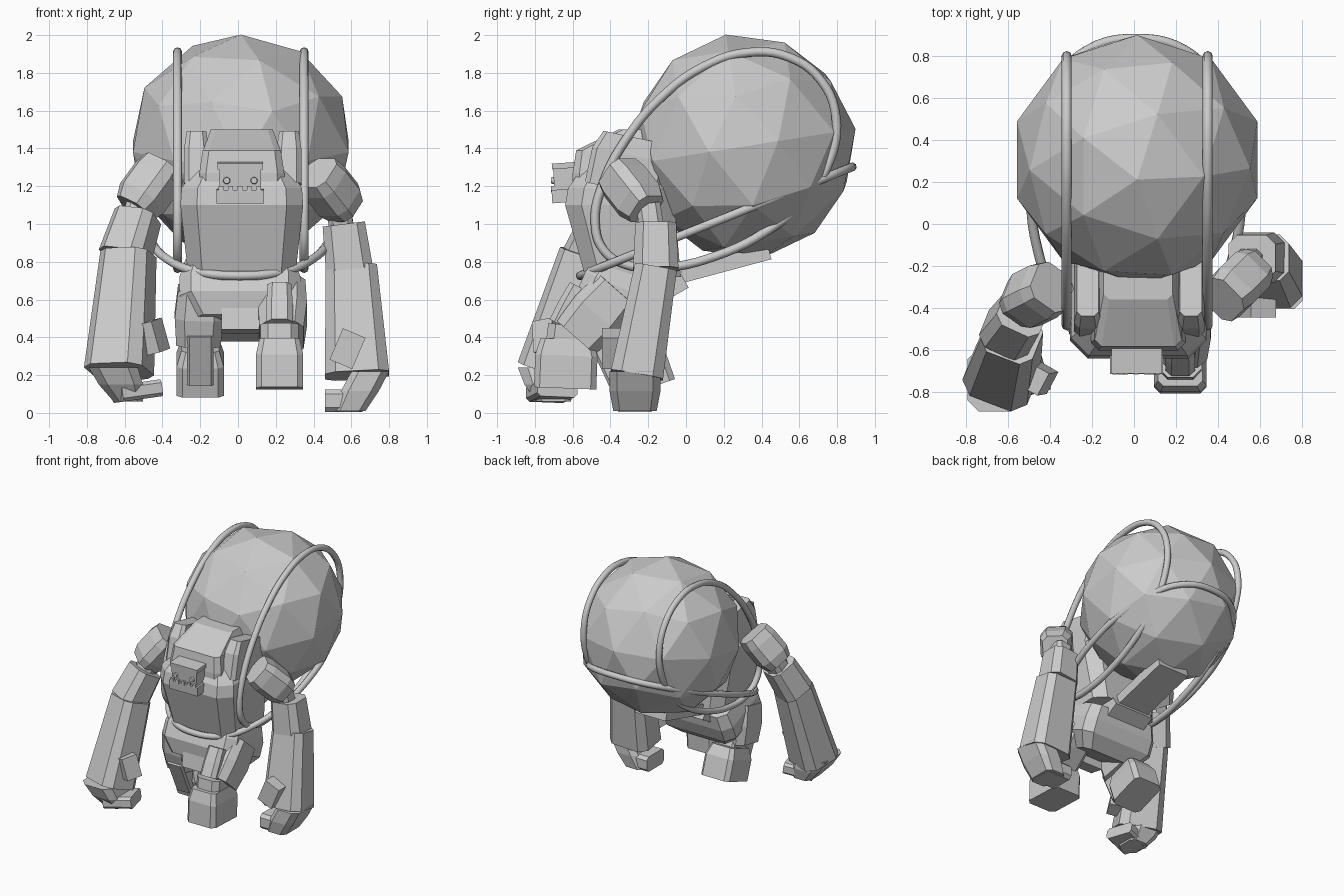
import bpy, bmesh, math
from mathutils import Vector

cube = bpy.data.objects.get("Cube")
if cube:
    bpy.data.objects.remove(cube, do_unlink=True)

GREY = (.6, .6, .6, 1)
stone = bpy.data.materials.new("stone_grey")
stone.use_nodes = True
stone.diffuse_color = GREY
shader = stone.node_tree.nodes["Principled BSDF"]
shader.inputs["Base Color"].default_value = GREY
shader.inputs["Roughness"].default_value = .8
UP = Vector((0, 0, 1))


def add_object(name, data):
    data.materials.append(stone)
    obj = bpy.data.objects.new(name, data)
    bpy.context.collection.objects.link(obj)
    return obj


def finish(name, bm):
    mesh = bpy.data.meshes.new(name)
    bmesh.ops.recalc_face_normals(bm, faces=bm.faces)
    bm.to_mesh(mesh)
    bm.free()
    return add_object(name, mesh)


def limb(name, start, end, width, depth, scales=(1, 1), side=(1, 0, 0), normal=None, chamfer=.2):
    """Chamfered block from start to end; scales shape its evenly spaced rings."""
    start, end = Vector(start), Vector(end)
    axis = normal or (end - start).normalized()
    u = Vector(side)
    u = (u - axis * u.dot(axis)).normalized()
    v = axis.cross(u)
    cut = min(width, depth) * chamfer
    bm = bmesh.new()
    rings = []
    for i, scale in enumerate(scales):
        centre = start.lerp(end, i / (len(scales) - 1))
        w, d = width / 2, depth / 2
        corners = [(w, cut - d), (w, d - cut), (w - cut, d), (cut - w, d)]
        corners += [(-x, -y) for x, y in corners]
        rings.append([bm.verts.new(centre + (u * x + v * y) * scale) for x, y in corners])
    for low, high in zip(rings, rings[1:]):
        for i in range(len(low)):
            bm.faces.new((low[i - 1], low[i], high[i], high[i - 1]))
    bm.faces.new(rings[0])
    bm.faces.new(rings[-1])
    return finish(name, bm)


def box(name, centre, size, turn=(0, 0, 0)):
    bm = bmesh.new()
    bmesh.ops.create_cube(bm, size=1)
    bmesh.ops.scale(bm, vec=size, verts=bm.verts)
    obj = finish(name, bm)
    obj.location = centre
    obj.rotation_euler = [math.radians(angle) for angle in turn]
    return obj


def rope(name, path, count=16):
    """Closed smooth tube through points given by a function of angle."""
    curve = bpy.data.curves.new(name, 'CURVE')
    curve.dimensions = '3D'
    curve.bevel_depth = .024
    curve.bevel_resolution = 2
    curve.resolution_u = 5
    spline = curve.splines.new('BEZIER')
    spline.bezier_points.add(count - 1)
    for i, point in enumerate(spline.bezier_points):
        point.co = path(math.tau * i / count)
        point.handle_left_type = point.handle_right_type = 'AUTO'
    spline.use_cyclic_u = True
    add_object(name, curve)


def shoulder_loop(x):
    """Egg shape in an upright plane, leaning up towards the back."""
    lean = math.radians(38)

    def path(t):
        along = .73 * math.cos(t)
        across = .45 * math.sin(t) * (1 + math.cos(t) / 6)
        y = along * math.cos(lean) - across * math.sin(lean)
        z = along * math.sin(lean) + across * math.cos(lean)
        return x, y + .14, z + 1.31
    return path


def waist_loop(t):
    """Squarish ring that climbs from the waist to behind the boulder."""
    y = .16 - .72 * math.cos(t)
    x = math.copysign(abs(math.sin(t)) ** .8, math.sin(t)) / 2
    return x + .01, y, .95 + y * .4


# Boulder carried on the back
bm = bmesh.new()
bmesh.ops.create_icosphere(bm, subdivisions=2, radius=.6)
boulder = finish("boulder", bm)
boulder.location = (.015, .305, 1.41)
boulder.rotation_euler.x = math.radians(9)

# Ropes
rope("right_shoulder_rope", shoulder_loop(-.32))
rope("left_shoulder_rope", shoulder_loop(.35))
rope("waist_rope", waist_loop)

# Torso, collar and hood
limb("torso", (.02, -.28, .72), (.02, -.35, 1.1), .65, .58, (.87, 1), normal=UP, chamfer=.15)
limb("chest", (.02, -.35, 1.1), (.02, -.33, 1.28), .65, .58, (1, .98, .8), normal=UP, chamfer=.15)
limb("hood", (.02, -.37, 1.15), (.02, -.37, 1.39), .45, .46, (1, 1, .92), normal=UP, chamfer=.08)
limb("hood_top", (.02, -.37, 1.39), (.02, -.19, 1.5), .41, .42, (1, .8), normal=UP, chamfer=.08)
for side, x in (("right", -.22), ("left", .27)):
    limb(side + "_collar", (x, -.34, 1.18), (x, -.28, 1.46), .13, .4, (1, 1, 1, .8))

# Face with brow, jaw, eyes and teeth
box("face", (.012, -.62, 1.24), (.22, .16, .14), (4, 0, 0))
box("brow", (.012, -.63, 1.31), (.24, .16, .03), (4, 0, 0))
box("jaw", (.012, -.63, 1.15), (.25, .16, .07), (4, 0, 0))
for side, x in (("right", -.06), ("left", .085)):
    bm = bmesh.new()
    bmesh.ops.create_cone(bm, cap_ends=True, segments=12, radius1=.02, radius2=.016, depth=.02)
    eye = finish(side + "_eye", bm)
    eye.location = (x, -.705, 1.23)
    eye.rotation_euler.x = math.radians(90)
for i in range(5):
    box("tooth", (i / 20 - .09, -.705, 1.185), (.025, .02, .03))

# Pelvis and the board under the boulder
limb("pelvis", (.01, -.4, .45), (.01, -.27, .75), .64, .48, (.75, 1, 1, .9), chamfer=.13)
box("loin_plate", (.012, -.51, .54), (.2, .12, .22), (-10, 0, 0))
box("back_board", (0, .21, .79), (.27, .48, .08), (15, 0, 0))
box("rear_plate", (.01, -.14, .69), (.34, .24, .2), (30, 0, 0))

# Left leg steps forward
limb("left_thigh", (.24, -.36, .65), (.23, -.58, .4), .26, .3, (.9, 1, .9))
limb("left_knee", (.22, -.55, .66), (.22, -.65, .46), .14, .16, (.9, 1, 1))
limb("left_shin", (.22, -.6, .46), (.22, -.62, .3), .2, .26)
limb("left_foot", (.22, -.63, .39), (.22, -.64, .13), .25, .33, (.85, 1, 1, 1), chamfer=.12)

# Right leg trails
limb("right_thigh", (-.2, -.42, .66), (-.21, -.36, .37), .26, .3, (.9, 1, .9))
limb("right_shin", (-.2, -.4, .46), (-.2, -.28, .2), .14, .28, chamfer=.1)
limb("right_foot", (-.2, -.28, .36), (-.2, -.2, .13), .25, .3, (.8, 1, 1, 1), chamfer=.12)

# Left arm hangs down
turn = (1, 1, .5)
limb("left_upper_arm", (.42, -.36, 1.27), (.57, -.21, 1.08), .23, .23, (.9, 1, 1, 1, .8), turn)
limb("left_elbow_joint", (.53, -.2, 1.1), (.56, -.17, .9), .13, .13)
limb("left_elbow", (.56, -.16, 1), (.59, -.16, .76), .25, .24, (.9, 1))
limb("left_forearm", (.6, -.16, .77), (.63, -.26, .2), .34, .28, (.8, 1))
limb("left_palm", (.7, -.27, .22), (.59, -.27, .01), .2, .27, (1, 1, .85), normal=UP)
limb("left_fingers", (.46, -.27, .065), (.66, -.27, .065), .22, .12, side=(0, 1, 0))
box("left_thumb", (.58, -.38, .34), (.13, .13, .18), (0, 23, 0))

# Right arm reaches forward
turn = (1, -.4, 0)
limb("right_upper_arm", (-.39, -.3, 1.3), (-.55, -.38, 1.08), .24, .24, (.9, 1, 1, 1, .8), turn)
limb("right_elbow_joint", (-.52, -.37, 1.1), (-.57, -.45, .9), .14, .14)
limb("right_elbow", (-.53, -.42, 1.04), (-.6, -.52, .82), .25, .24, (.9, 1), turn)
limb("right_forearm", (-.58, -.53, .84), (-.63, -.72, .22), .33, .3, (.8, 1), turn)
limb("right_palm", (-.66, -.74, .24), (-.58, -.7, .06), .26, .3, (1, .9, .6), normal=UP)
limb("right_fingers", (-.43, -.68, .13), (-.64, -.74, .1), .22, .09, side=(0, 1, 0))
box("right_thumb", (-.46, -.73, .4), (.12, .12, .17), (10, -12, -30))
